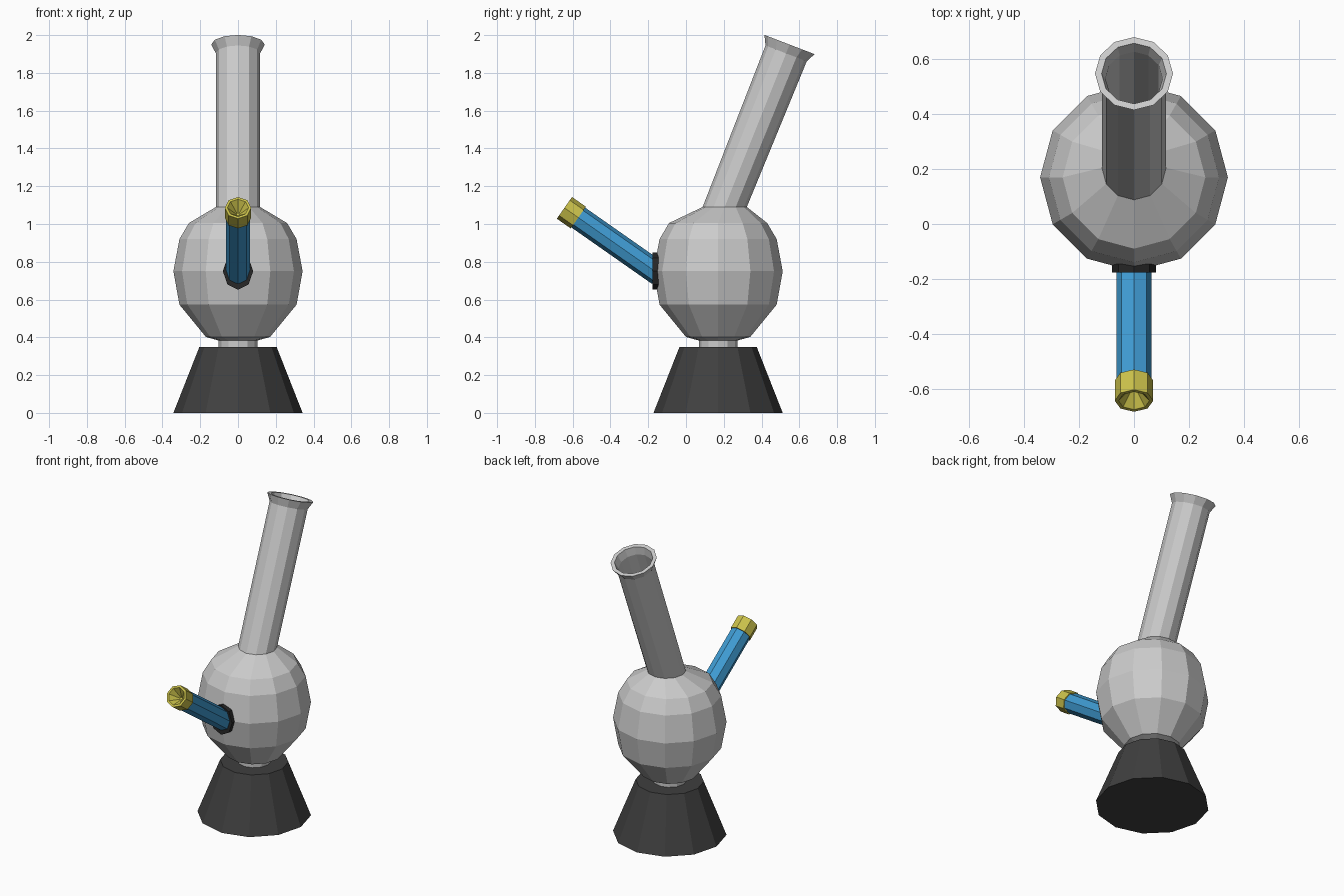
import bpy, bmesh
from math import sin, cos, pi, radians
from mathutils import Matrix, Vector

if "Cube" in bpy.data.objects:
    bpy.data.objects.remove(bpy.data.objects["Cube"])


def material(name, rgb):
    m = bpy.data.materials.new(name)
    m.diffuse_color = (*rgb, 1)
    m.use_nodes = True
    m.node_tree.nodes["Principled BSDF"].inputs["Base Color"].default_value = m.diffuse_color
    return m


def loft(name, rings, sides, mat=None):
    """Skin rings of (y, z, radius x, radius y, tilt about x) and cap both ends."""
    bm = bmesh.new()
    loops = []
    for y, z, rx, ry, tilt in rings:
        rot = Matrix.Rotation(radians(tilt), 3, 'X')
        loops.append([bm.verts.new(Vector((0, y, z)) + rot @ Vector(
            (rx * cos(2 * pi * i / sides), ry * sin(2 * pi * i / sides), 0)))
            for i in range(sides)])
    for a, b in zip(loops, loops[1:]):
        for i in range(sides):
            j = (i + 1) % sides
            bm.faces.new((a[i], a[j], b[j], b[i]))
    bm.faces.new(loops[0][::-1])
    bm.faces.new(loops[-1])
    bmesh.ops.recalc_face_normals(bm, faces=bm.faces)
    me = bpy.data.meshes.new(name)
    bm.to_mesh(me)
    bm.free()
    if mat:
        me.materials.append(mat)
    ob = bpy.data.objects.new(name, me)
    bpy.context.collection.objects.link(ob)
    return ob


def along(start, tilt, profile):
    """Rings on a tilted axis from (distance, radius) pairs."""
    a = radians(tilt)
    return [(start[0] - sin(a) * d, start[1] + cos(a) * d, r, r, tilt)
            for d, r in profile]


dark = material("dark_rubber", (0.05, 0.05, 0.05))
black = material("black_rubber", (0.02, 0.02, 0.02))
blue = material("blue_stem", (0.05, 0.33, 0.65))
yellow = material("yellow_brass", (0.6, 0.54, 0.07))
CY = 0.17  # y of the vertical axis

# Conical foot
loft("base", [(CY, 0, 0.342, 0.342, 0), (CY, 0.348, 0.205, 0.205, 0)], 12, dark)

# Round chamber with its short lower neck
profile = [(0.33, 0.102), (0.383, 0.102), (0.402, 0.17), (0.573, 0.31),
           (0.75, 0.342), (0.92, 0.31), (1.005, 0.26)]
loft("chamber", [(CY, z, r, r, 0) for z, r in profile]
     + [(0.205, 1.09, 0.117, 0.117, 0)], 12)

# Leaning hollow tube with flared lip
TILT = -21
loft("tube", [(0.205, 1.09, 0.117, 0.117, 0)]
     + along((0.548, 1.95), TILT, [(-0.05, 0.117), (0, 0.142), (0, 0.118),
                                   (-0.05, 0.104)])
     + [(0.212, 1.10, 0.104, 0.104, 0)], 12)

# Collar where the stem enters the chamber
loft("collar", [(-0.145, 0.75, 0.08, 0.098, 90),
                (-0.177, 0.75, 0.08, 0.098, 90)], 8, black)

# Slanted stem and its bowl with a funnel inside
STEM = 55
bowl = (-0.57, 1.034)
loft("stem", along(bowl, STEM, [(-0.52, 0.064), (0.01, 0.064)]), 8, blue)
loft("bowl", along(bowl, STEM, [(0, 0.07), (0.09, 0.07), (0.09, 0.056),
                                (0.03, 0.008)]), 8, yellow)
